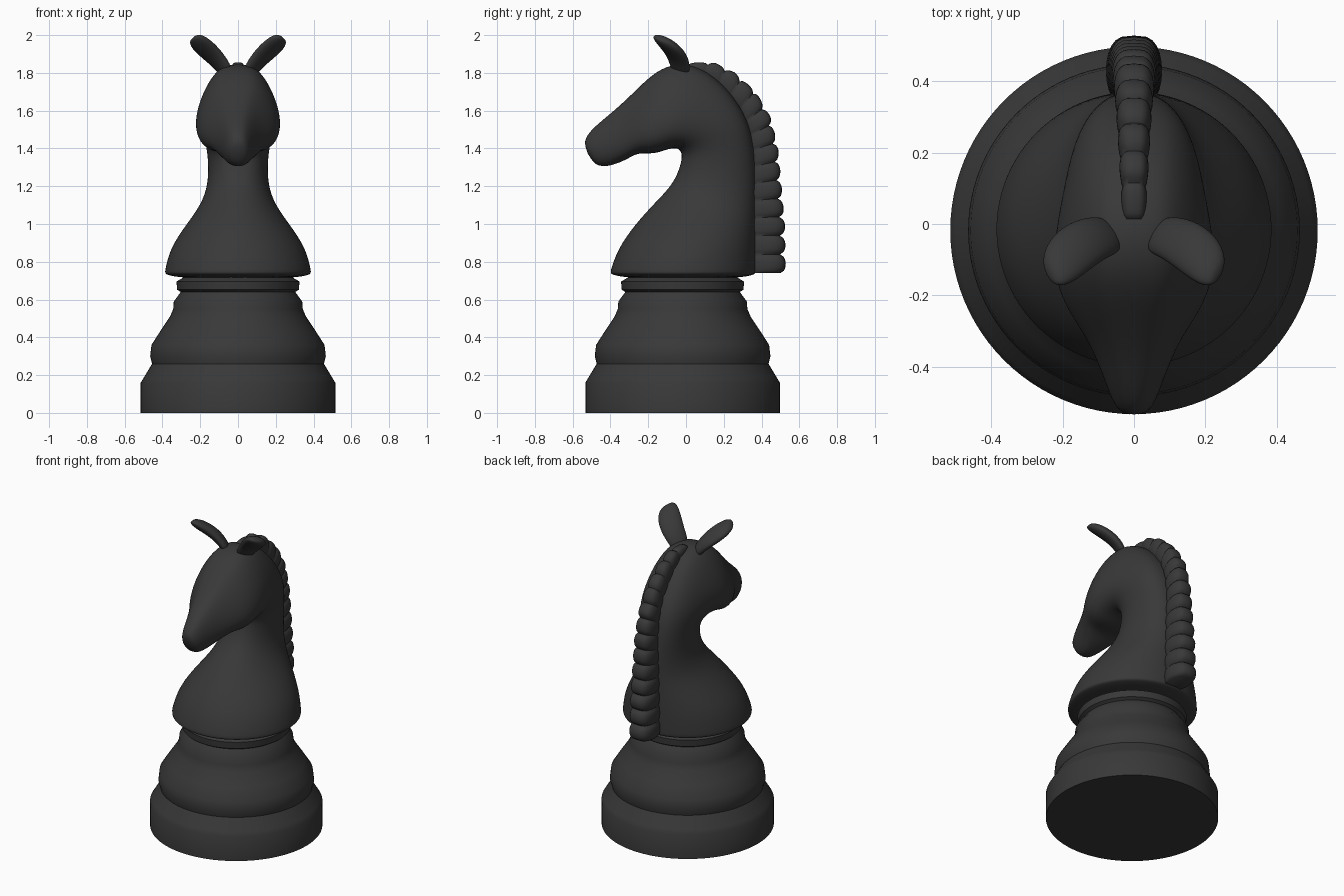
import bpy, bmesh, math
from mathutils import Vector

if "Cube" in bpy.data.objects:
    bpy.data.objects.remove(bpy.data.objects["Cube"])

CY = -0.018  # axis of the turned base
dark = bpy.data.materials.new("dark_wood")
dark.diffuse_color = (0.04, 0.04, 0.04, 1)
dark.use_nodes = True
dark.node_tree.nodes["Principled BSDF"].inputs["Base Color"].default_value = dark.diffuse_color


def ring(c, a, b, n, p=1.0, taper=0.0):
    """Closed section: a = long half axis, b = side half axis, p < 1 is boxier."""
    pts = []
    for i in range(n):
        t = 2 * math.pi * i / n
        u, s = math.cos(t), math.sin(t)
        s = math.copysign(abs(s) ** p, s) if abs(s) > 1e-6 else 0
        pts.append(Vector(c) + Vector(a) * u + Vector(b) * s * (1 - taper * u))
    return pts


def loft(name, rings, subdiv=0, angle=40):
    bm = bmesh.new()
    rows = [[bm.verts.new(p) for p in r] for r in rings]
    n = len(rows[0])
    for r, q in zip(rows, rows[1:]):
        for i in range(n):
            bm.faces.new((r[i], r[(i + 1) % n], q[(i + 1) % n], q[i]))
    bm.faces.new(rows[0])
    bm.faces.new(rows[-1])
    bmesh.ops.recalc_face_normals(bm, faces=bm.faces[:])
    me = bpy.data.meshes.new(name)
    bm.to_mesh(me)
    bm.free()
    me.materials.append(dark)
    ob = bpy.data.objects.new(name, me)
    bpy.context.collection.objects.link(ob)
    bpy.ops.object.select_all(action='DESELECT')
    ob.select_set(True)
    bpy.context.view_layer.objects.active = ob
    bpy.ops.object.shade_smooth_by_angle(angle=math.radians(angle))
    if subdiv:
        m = ob.modifiers.new("smooth", 'SUBSURF')
        m.levels = m.render_levels = subdiv
    return ob


def side_ring(fy, fz, by, bz, w, n, p=1.0, taper=0.0):
    """Section spanning a front point to a back point in the side view."""
    f, b = Vector((0, fy, fz)), Vector((0, by, bz))
    return ring((f + b) / 2, (b - f) / 2, (w, 0, 0), n, p, taper)


def ramp(x, lo, hi):
    t = max(0, min(1, (x - lo) / (hi - lo)))
    return t * t * (3 - 2 * t)


# Turned base and collar
base = [(.515, 0), (.515, .16), (.50, .185), (.455, .26), (.465, .30), (.458, .36),
        (.41, .435), (.36, .51), (.343, .55), (.34, .59), (.303, .64),
        (.322, .652), (.326, .695), (.25, .74)]
loft("base", [ring((0, CY, z), (0, r, 0), (r, 0, 0), 96) for r, z in base], angle=35)

# Chest, neck and head: front point, back point, half width
stations = [
    (-.31, .71, .28, .71, .30), (-.402, .734, .372, .734, .39),
    (-.408, .742, .375, .742, .393), (-.365, .87, .375, .87, .365),
    (-.275, .995, .375, .99, .28), (-.17, 1.11, .375, 1.10, .195),
    (-.07, 1.21, .375, 1.21, .16), (-.03, 1.31, .372, 1.34, .158),
    (-.02, 1.37, .355, 1.46, .168), (-.04, 1.40, .32, 1.58, .19),
    (-.07, 1.40, .20, 1.755, .205), (-.11, 1.39, .03, 1.86, .213),
    (-.15, 1.375, -.11, 1.84, .21), (-.20, 1.37, -.20, 1.775, .195),
    (-.26, 1.375, -.28, 1.695, .162), (-.32, 1.335, -.38, 1.60, .115),
    (-.43, 1.295, -.52, 1.49, .07), (-.495, 1.32, -.545, 1.42, .045)]
rings = []
for i, st in enumerate(stations):
    boxy = 1 - .4 * ramp(i, 4, 10) + .28 * ramp(i, 13, 17)
    taper = .3 * ramp(i, 8, 11) - .3 * ramp(i, 14, 17)
    rings.append(side_ring(*st, 24, boxy, taper))
loft("horse_body", rings, 2, 180)

# Scalloped mane: inner point and outer point, swept down the back
path = [(.0, 1.80, .02, 1.855), (.12, 1.76, .15, 1.855), (.20, 1.69, .26, 1.80),
        (.28, 1.60, .37, 1.70), (.32, 1.49, .45, 1.56), (.34, 1.36, .487, 1.40),
        (.33, 1.0, .523, 1.0), (.33, .74, .527, .74)]
dist = [0]
for a, b in zip(path, path[1:]):
    dist.append(dist[-1] + math.hypot(b[2] - a[2], b[3] - a[3]))


def mane_at(s):
    k = max(i for i in range(len(path) - 1) if dist[i] <= s + 1e-9)
    f = (s - dist[k]) / (dist[k + 1] - dist[k])
    return [x + (y - x) * f for x, y in zip(path[k], path[k + 1])]


LOCKS, STEPS = 14, 8
rings = []
for i in range(LOCKS * STEPS + 1):
    f = i / (LOCKS * STEPS)
    iy, iz, oy, oz = mane_at(dist[-1] * f * .99999)
    bump = math.sin(math.pi * (i % STEPS) / STEPS) ** 0.5
    k = 0.86 + 0.15 * bump
    w = (.03 + .05 * f ** .7) * (0.82 + 0.18 * bump)
    rings.append(side_ring(iy, iz, iy + (oy - iy) * k, iz + (oz - iz) * k, w, 24, .6))
loft("mane", rings, 0, 60)

# Ears: centre and broad half width, mirrored across x
ear = [(.05, -.03, 1.79, .055), (.10, -.035, 1.86, .066), (.15, -.06, 1.91, .076),
       (.195, -.095, 1.95, .076), (.225, -.125, 1.977, .06), (.238, -.14, 1.988, .03)]
broad = Vector((.38, .88, -.25)).normalized()
thin = Vector((-.7, .1, .7)).normalized()
ears = loft("ears", [ring(e[:3], broad * e[3], thin * e[3] * .53, 12) for e in ear], 2, 180)
m = ears.modifiers.new("mirror", 'MIRROR')
m.use_axis[0] = True
